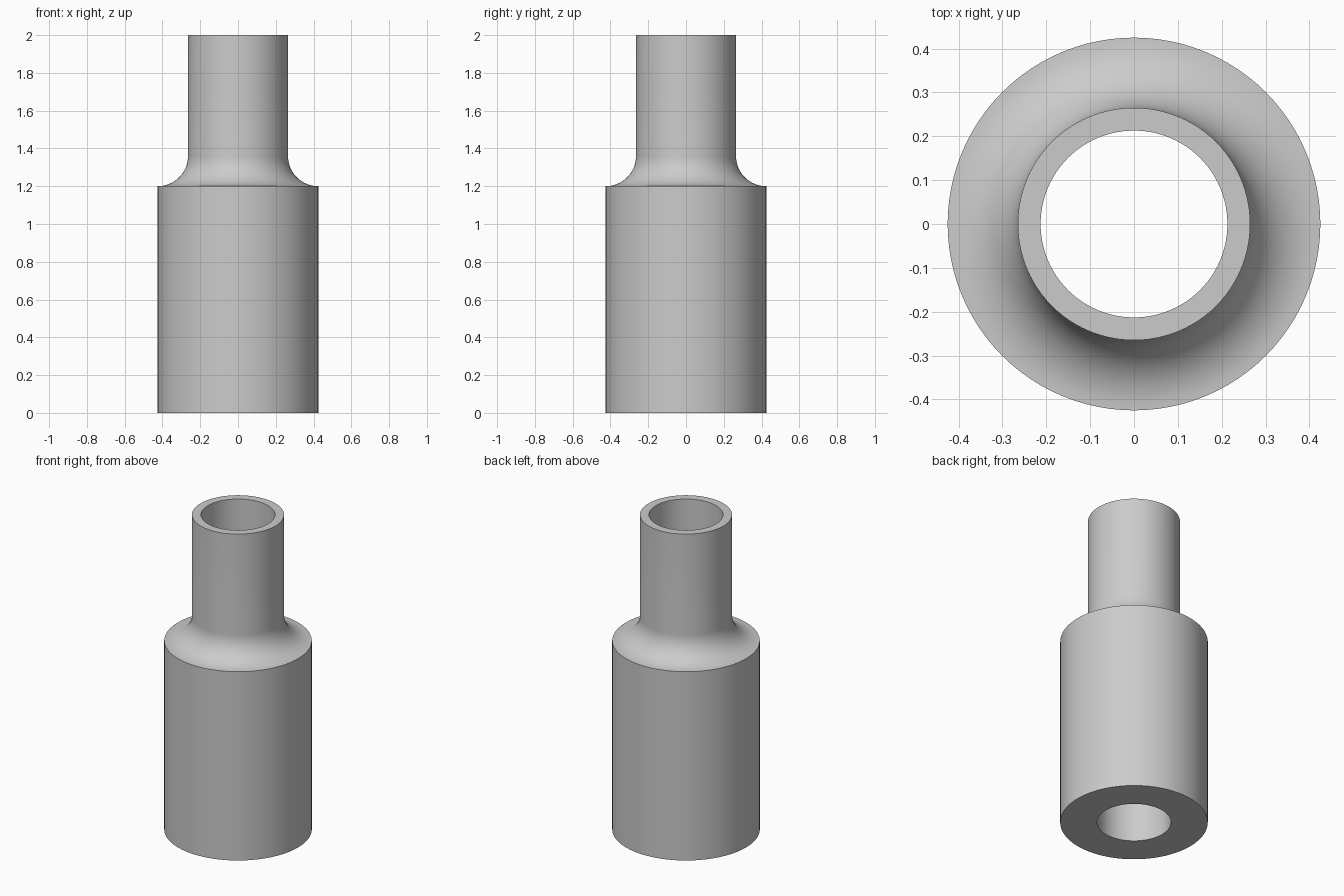
import bpy
import bmesh
from math import cos, sin, pi, radians

cube = bpy.data.objects.get("Cube")
if cube:
    bpy.data.objects.remove(cube, do_unlink=True)

BODY_R, NECK_R, BORE_R = 0.425, 0.265, 0.213
SHOULDER_Z, TOP_Z = 1.2, 2.0
SEGMENTS, FILLET_STEPS = 96, 16

# Plain grey material
grey = bpy.data.materials.new("plain_grey")
grey.use_nodes = True
colour = (0.6, 0.6, 0.6, 1)
grey.diffuse_color = colour
grey.node_tree.nodes["Principled BSDF"].inputs["Base Color"].default_value = colour

# Half section: bore, base, body wall, concave shoulder fillet, neck, rim
fillet_r = BODY_R - NECK_R
fillet = []
for i in range(FILLET_STEPS + 1):
    a = pi / 2 * i / FILLET_STEPS
    fillet.append((BODY_R - fillet_r * sin(a), SHOULDER_Z + fillet_r * (1 - cos(a))))
profile = [(BORE_R, 0), (BODY_R, 0)] + fillet + [(NECK_R, TOP_Z), (BORE_R, TOP_Z)]

# Revolve the closed section into a stepped sleeve
bm = bmesh.new()
verts = [bm.verts.new((r, 0, z)) for r, z in profile]
edges = [bm.edges.new((v, verts[(i + 1) % len(verts)])) for i, v in enumerate(verts)]
bmesh.ops.spin(bm, geom=verts + edges, cent=(0, 0, 0), axis=(0, 0, 1),
               angle=2 * pi, steps=SEGMENTS, use_duplicate=False)
bmesh.ops.remove_doubles(bm, verts=bm.verts[:], dist=0.0001)
bmesh.ops.recalc_face_normals(bm, faces=bm.faces[:])
mesh = bpy.data.meshes.new("stepped_sleeve")
bm.to_mesh(mesh)
bm.free()
mesh.materials.append(grey)

sleeve = bpy.data.objects.new("stepped_sleeve", mesh)
bpy.context.collection.objects.link(sleeve)

# Smooth walls with crisp rims
bpy.ops.object.select_all(action="DESELECT")
sleeve.select_set(True)
bpy.context.view_layer.objects.active = sleeve
bpy.ops.object.shade_smooth_by_angle(angle=radians(30))
